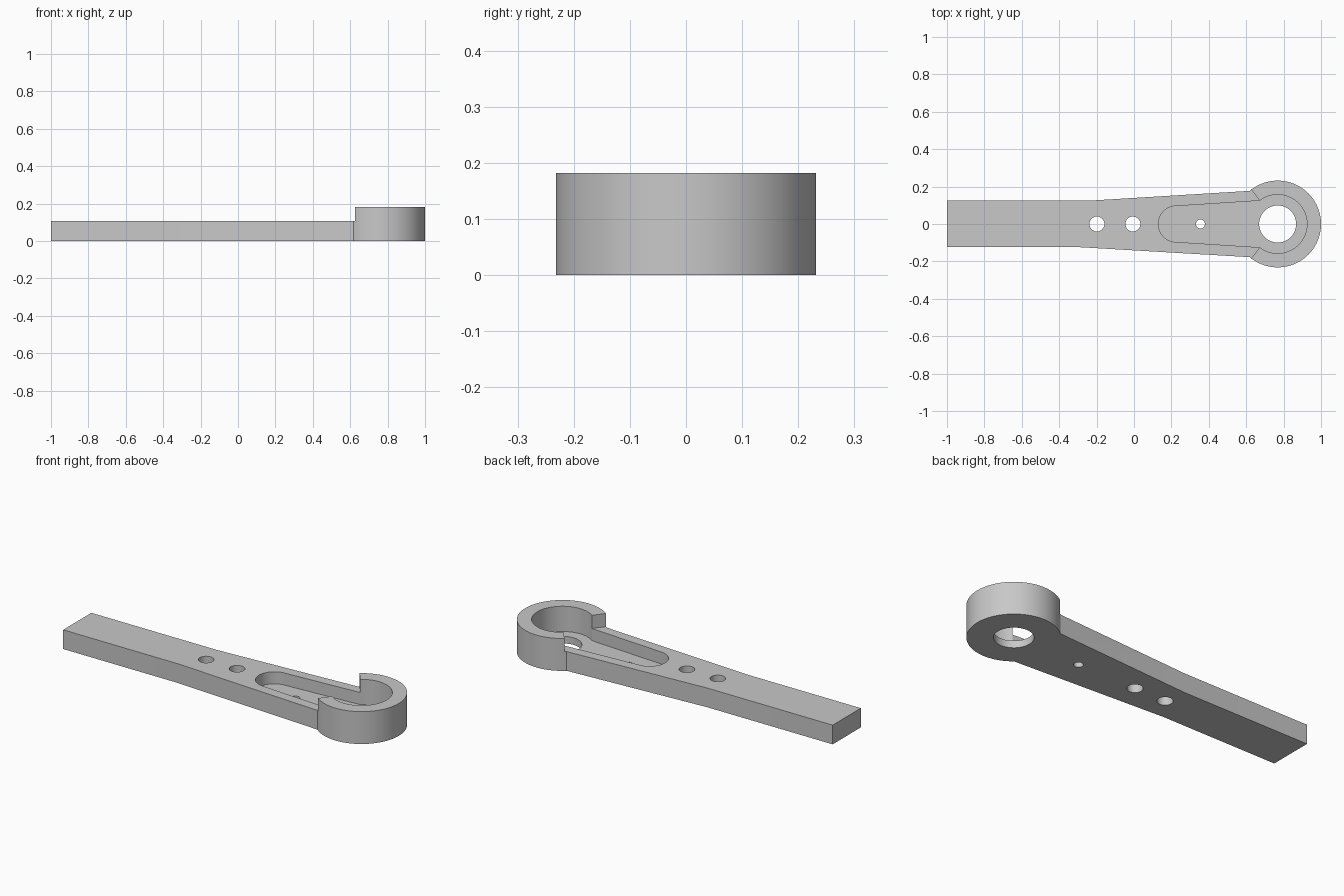
import bpy, bmesh
from math import cos, sin, radians

cube = bpy.data.objects.get("Cube")
if cube:
    bpy.data.objects.remove(cube, do_unlink=True)

grey = bpy.data.materials.new("light_grey")
grey.use_nodes = True
colour = (0.58, 0.58, 0.58, 1)
grey.diffuse_color = colour
grey.node_tree.nodes["Principled BSDF"].inputs["Base Color"].default_value = colour

HEAD_X, HEAD_R, RECESS_R = 0.768, 0.232, 0.157
HEAD_TOP, ARM_TOP, FLOOR = 0.182, 0.108, 0.04
GAP = 127.5  # half angle of the ring that stands tall, in degrees


def arc(x, r, start, end, steps):
    angles = [radians(start + (end - start) * i / steps) for i in range(steps + 1)]
    return [(x + r * cos(a), r * sin(a)) for a in angles]


def prism(name, outline, z0, z1):
    """Extrude a counter-clockwise outline from z0 to z1."""
    bm = bmesh.new()
    base = bm.faces.new([bm.verts.new((x, y, z0)) for x, y in outline])
    top = bmesh.ops.extrude_face_region(bm, geom=[base])["geom"]
    bmesh.ops.translate(bm, vec=(0, 0, z1 - z0),
                        verts=[v for v in top if isinstance(v, bmesh.types.BMVert)])
    bmesh.ops.recalc_face_normals(bm, faces=bm.faces)
    mesh = bpy.data.meshes.new(name)
    bm.to_mesh(mesh)
    bm.free()
    mesh.materials.append(grey)
    obj = bpy.data.objects.new(name, mesh)
    bpy.context.collection.objects.link(obj)
    return obj


def combine(target, tool, operation):
    mod = target.modifiers.new(tool.name, "BOOLEAN")
    mod.operation, mod.solver, mod.object = operation, "EXACT", tool
    bpy.context.view_layer.objects.active = target
    bpy.ops.object.modifier_apply(modifier=mod.name)
    bpy.data.objects.remove(tool, do_unlink=True)


# Straight handle that widens towards the round head
lever = prism("lever_arm", [(-1, -0.124), (-0.29, -0.124), (0.7, -0.182),
                            (0.7, 0.182), (-0.22, 0.126), (-1, 0.126)], 0, ARM_TOP)
head = prism("round_head", arc(HEAD_X, HEAD_R, 0, 360, 96)[:-1], 0, HEAD_TOP)
combine(lever, head, "UNION")

# Opening in the tall ring, facing the handle
opening = [(HEAD_X, 0)] + arc(HEAD_X, 0.5, GAP, 360 - GAP, 8)
combine(lever, prism("ring_opening", opening, ARM_TOP, 0.3), "DIFFERENCE")

# Keyhole-shaped pocket running from the arm into the head
pocket = arc(0.226, 0.096, 90, 270, 32) + arc(HEAD_X, RECESS_R, -GAP, GAP, 72)
combine(lever, prism("pocket", pocket, FLOOR, 0.3), "DIFFERENCE")

# Through holes
for x, r in [(HEAD_X, 0.099), (0.355, 0.024), (-0.006, 0.04), (-0.198, 0.04)]:
    hole = prism("hole", arc(x, r, 0, 360, 48)[:-1], -0.1, 0.3)
    combine(lever, hole, "DIFFERENCE")

# Smooth round walls, sharp rims
bpy.ops.object.select_all(action="DESELECT")
lever.select_set(True)
bpy.context.view_layer.objects.active = lever
bpy.ops.object.shade_smooth_by_angle(angle=radians(30))
